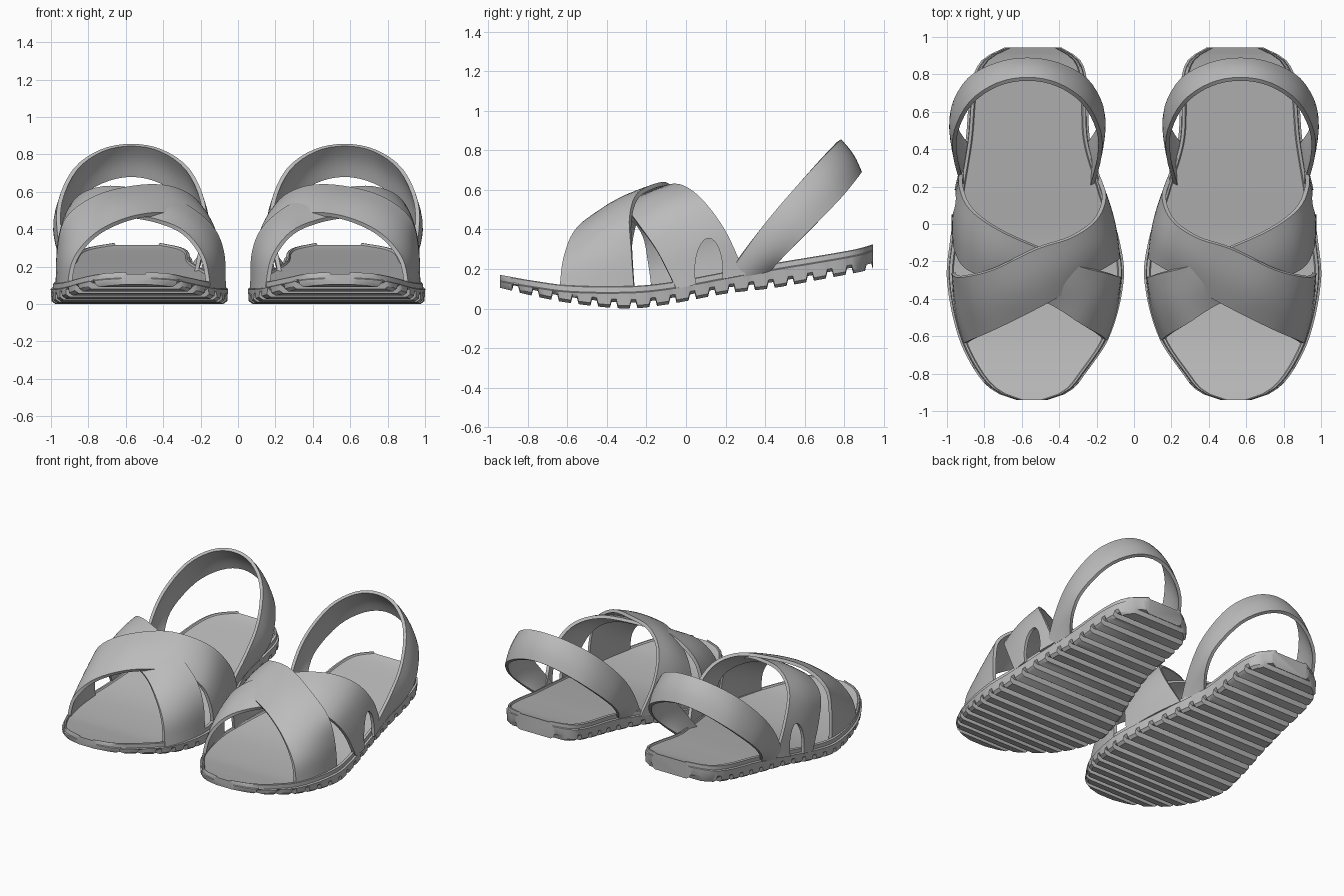
import bpy, bmesh, math
from mathutils import Vector

cube = bpy.data.objects.get("Cube")
if cube:
    bpy.data.objects.remove(cube, do_unlink=True)

grey = bpy.data.materials.new("plain grey")
grey.use_nodes = True
colour = (0.5, 0.5, 0.5, 1)
grey.diffuse_color = colour
grey.node_tree.nodes["Principled BSDF"].inputs["Base Color"].default_value = colour


def smooth_at(keys, vals, x):
    """Smooth interpolation of vectors given at rising keys."""
    last = len(keys) - 1
    i = max(k for k in range(last) if keys[k] <= x or k == 0)

    def slope(k):
        a, b = max(k - 1, 0), min(k + 1, last)
        return (vals[b] - vals[a]) / (keys[b] - keys[a])

    h = keys[i + 1] - keys[i]
    t = (x - keys[i]) / h
    return (vals[i] * (2*t**3 - 3*t**2 + 1) + slope(i) * h * (t**3 - 2*t**2 + t)
            + vals[i + 1] * (3*t**2 - 2*t**3) + slope(i + 1) * h * (t**3 - t**2))


def loft(name, sections, cutter=None):
    """Skin closed sections, cap the ends, mirror to the other shoe."""
    bm = bmesh.new()
    rings = [[bm.verts.new(p) for p in s] for s in sections]
    n = len(rings[0])
    for a, b in zip(rings, rings[1:]):
        for j in range(n):
            bm.faces.new((a[j], a[(j + 1) % n], b[(j + 1) % n], b[j]))
    bm.faces.new(rings[0])
    bm.faces.new(rings[-1])
    bmesh.ops.recalc_face_normals(bm, faces=bm.faces)
    mesh = bpy.data.meshes.new(name)
    bm.to_mesh(mesh)
    bm.free()
    mesh.materials.append(grey)
    obj = bpy.data.objects.new(name, mesh)
    bpy.context.collection.objects.link(obj)
    bpy.ops.object.select_all(action="DESELECT")
    obj.select_set(True)
    bpy.context.view_layer.objects.active = obj
    bpy.ops.object.shade_smooth_by_angle(angle=math.radians(35))
    if cutter:
        cut = obj.modifiers.new("slot", "BOOLEAN")
        cut.operation = "DIFFERENCE"
        cut.object = cutter
    mirror = obj.modifiers.new("pair", "MIRROR")
    mirror.use_mirror_merge = False
    return obj


def strap(name, front, back, centre, crown=0.015, thick=0.022, cutter=None):
    """Curved band between two edge paths, with a slight crown."""
    steps, across = 40, 8

    def edge(pts, t):
        return smooth_at(list(range(len(pts))), [Vector(p) for p in pts], t * (len(pts) - 1))

    def normal(t):
        lo, hi = max(t - 0.02, 0), min(t + 0.02, 1)
        along = edge(front, hi) + edge(back, hi) - edge(front, lo) - edge(back, lo)
        return along.cross(edge(back, t) - edge(front, t)).normalized()

    middle = (edge(front, 0.5) + edge(back, 0.5)) / 2
    sign = 1 if normal(0.5).dot(middle - Vector(centre)) > 0 else -1
    sections = []
    for i in range(steps + 1):
        t = i / steps
        a, b, out = edge(front, t), edge(back, t), normal(t) * sign
        row = [a.lerp(b, j / across) + out * crown * math.sin(math.pi * j / across)
               for j in range(across + 1)]
        outer = [p + out * thick / 2 for p in row]
        inner = [p - out * thick / 2 for p in row]
        sections.append(outer + inner[::-1])
    return loft(name, sections, cutter)


# Sole: y, inner x, outer x, top z, bottom z
outline = [
    (-0.94, 0.46, 0.63, 0.17, 0.105), (-0.90, 0.35, 0.74, 0.163, 0.095),
    (-0.80, 0.26, 0.84, 0.145, 0.07), (-0.60, 0.13, 0.94, 0.118, 0.03),
    (-0.30, 0.055, 1.0, 0.113, 0.0), (-0.10, 0.075, 0.985, 0.13, 0.02),
    (0.20, 0.165, 0.94, 0.185, 0.075), (0.45, 0.235, 0.90, 0.23, 0.105),
    (0.75, 0.25, 0.87, 0.28, 0.16), (0.88, 0.29, 0.81, 0.305, 0.185),
    (0.945, 0.39, 0.69, 0.325, 0.2),
]
keys = [o[0] for o in outline]
values = [Vector(o[1:]) for o in outline]

# Tread: each tooth is a flat land followed by a groove
teeth, depth = 19, 0.03
stations = []
for k in range(teeth):
    for part, lift in ((0, 0), (0.3, 0), (0.6, 0), (0.68, depth), (0.92, depth)):
        stations.append(((k + part) / teeth, lift))
stations.append((1, 0))

sole_sections = []
for f, lift in stations:
    y = keys[0] + f * (keys[-1] - keys[0])
    xin, xout, top, bottom = smooth_at(keys, values, y)
    low = bottom + lift
    # inset from the edge and height, from the tread up over the rim to the footbed
    half = [(0.025, low), (0.004, low + 0.015), (0, top - 0.035), (0.012, top - 0.03),
            (0.014, top - 0.004), (0.02, top), (0.03, top), (0.036, top - 0.01)]
    left = [Vector((xin + d, y, z)) for d, z in half]
    right = [Vector((xout - d, y, z)) for d, z in half]
    sole_sections.append(left + right[::-1])
loft("soles", sole_sections)

# Slot cutter for the outer foot of the rear cross strap
bpy.ops.mesh.primitive_cylinder_add(vertices=32, radius=1, depth=1, location=(0.95, 0.115, 0.19),
                                    rotation=(0, math.pi / 2, 0))
slot = bpy.context.object
slot.name = "slot_cutter"
slot.scale = (0.165, 0.07, 0.3)
slot.hide_render = True
slot.display_type = "WIRE"
slot.hide_set(True)

# Upper cross strap: outer front to inner back
strap("upper_cross_straps",
      [(0.905, -0.64, 0.08), (0.87, -0.62, 0.24), (0.76, -0.57, 0.37), (0.6, -0.49, 0.45),
       (0.43, -0.40, 0.48), (0.26, -0.29, 0.46), (0.14, -0.22, 0.37), (0.09, -0.19, 0.23),
       (0.085, -0.17, 0.09)],
      [(0.965, -0.26, 0.08), (0.955, -0.275, 0.3), (0.91, -0.28, 0.46), (0.75, -0.24, 0.575),
       (0.52, -0.13, 0.628), (0.34, -0.07, 0.615), (0.21, 0.02, 0.53), (0.16, 0.14, 0.36),
       (0.19, 0.25, 0.16)],
      (0.55, -0.2, 0.1))

# Lower cross strap: inner front to outer back, slotted at the outer foot
strap("lower_cross_straps",
      [(0.155, -0.62, 0.08), (0.19, -0.59, 0.25), (0.29, -0.53, 0.38), (0.44, -0.43, 0.445),
       (0.62, -0.35, 0.475), (0.78, -0.29, 0.48), (0.90, -0.23, 0.41), (0.95, -0.14, 0.28),
       (0.965, -0.05, 0.1)],
      [(0.075, -0.28, 0.08), (0.085, -0.28, 0.28), (0.15, -0.26, 0.42), (0.3, -0.22, 0.535),
       (0.5, -0.13, 0.6), (0.72, -0.03, 0.62), (0.87, 0.08, 0.55), (0.925, 0.2, 0.39),
       (0.92, 0.3, 0.17)],
      (0.55, -0.2, 0.1), cutter=slot)

# Heel strap: one half given, the other reflected about the shoe's middle
half_front = [(0.915, 0.2, 0.16), (0.955, 0.36, 0.38), (0.95, 0.5, 0.55), (0.87, 0.65, 0.72),
              (0.73, 0.745, 0.82), (0.57, 0.775, 0.85)]
half_back = [(0.89, 0.42, 0.19), (0.955, 0.52, 0.29), (0.965, 0.63, 0.40), (0.88, 0.775, 0.55),
             (0.73, 0.855, 0.65), (0.57, 0.88, 0.685)]


def reflected(pts):
    return pts + [(1.14 - x, y, z) for x, y, z in pts[-2::-1]]


strap("heel_straps", reflected(half_front), reflected(half_back), (0.57, 0.3, 0.2), crown=0.012)
